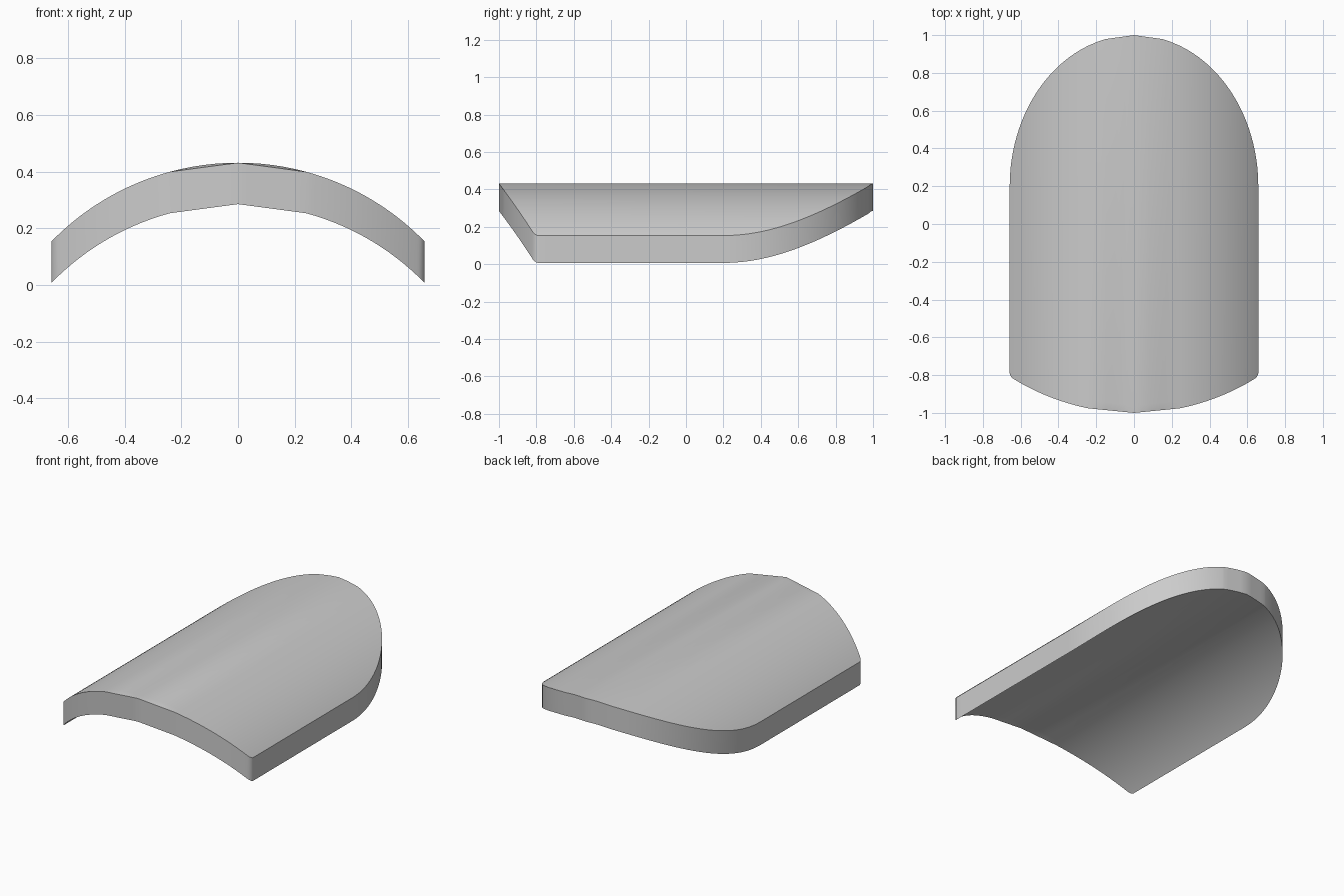
import bpy, bmesh, math

default = bpy.data.objects.get("Cube")
if default:
    bpy.data.objects.remove(default)

HALF, THICK, TOP = 0.658, 0.146, 0.431
ARCH_R, FRONT_R = 0.918, 1.22
FRONT_CHORD, BACK_CHORD = 0.24, 0.15


def drop(r, x):
    return r - math.sqrt(r * r - x * x)


def chord(f, x, limit):
    """Replace f by a straight line between the centre and the limit."""
    return f(0) + (f(limit) - f(0)) * x / limit if x < limit else f(x)


def arch(x):
    return TOP - drop(ARCH_R, x)


def front(x):
    # bowed front edge with a small rounded corner
    y = -1 + drop(FRONT_R, x)
    t = max(0, (x - HALF + 0.02) / 0.02)
    return y + 0.018 * (1 - math.sqrt(max(0, 1 - t * t)))


def back(x):
    return 0.2 + 0.8 * math.sqrt(max(0, 1 - (x / HALF) ** 2))


# Columns across the arch, packed closer towards the sides
half = [0.04 * i for i in range(1, 7)] + [BACK_CHORD]
start = math.asin(FRONT_CHORD / HALF)
half += [HALF * math.sin(start + (math.pi / 2 - start) * i / 28) for i in range(1, 29)]
half.sort()
columns = [-x for x in reversed(half)] + [0] + half

# Curved top sheet, with straight facets along the middle of the front rim
bm = bmesh.new()
rows = []
for x in columns:
    a = min(abs(x), HALF)
    y0 = chord(front, a, FRONT_CHORD)
    y1 = chord(back, a, BACK_CHORD)
    points = [(x, y0, chord(arch, a, FRONT_CHORD)),
              (x, y0 + 0.04, arch(a)), (x, y1, arch(a))]
    rows.append([bm.verts.new(p) for p in points])
for left, right in zip(rows, rows[1:]):
    for i in range(2):
        bm.faces.new((left[i], right[i], right[i + 1], left[i + 1]))

# Thicken straight down
sheet = bm.faces[:]
copy = bmesh.ops.extrude_face_region(bm, geom=sheet, use_keep_orig=True)
lower = [v for v in copy["geom"] if isinstance(v, bmesh.types.BMVert)]
bmesh.ops.translate(bm, verts=lower, vec=(0, 0, -THICK))
bmesh.ops.recalc_face_normals(bm, faces=bm.faces[:])

mesh = bpy.data.meshes.new("arched_panel")
bm.to_mesh(mesh)
bm.free()
panel = bpy.data.objects.new("arched_panel", mesh)
bpy.context.collection.objects.link(panel)

# Plain grey finish
grey = bpy.data.materials.new("plain_grey")
grey.use_nodes = True
colour = (0.6, 0.6, 0.6, 1)
grey.diffuse_color = colour
grey.node_tree.nodes["Principled BSDF"].inputs["Base Color"].default_value = colour
mesh.materials.append(grey)

bpy.ops.object.select_all(action="DESELECT")
panel.select_set(True)
bpy.context.view_layer.objects.active = panel
bpy.ops.object.shade_smooth_by_angle(angle=math.radians(30))
